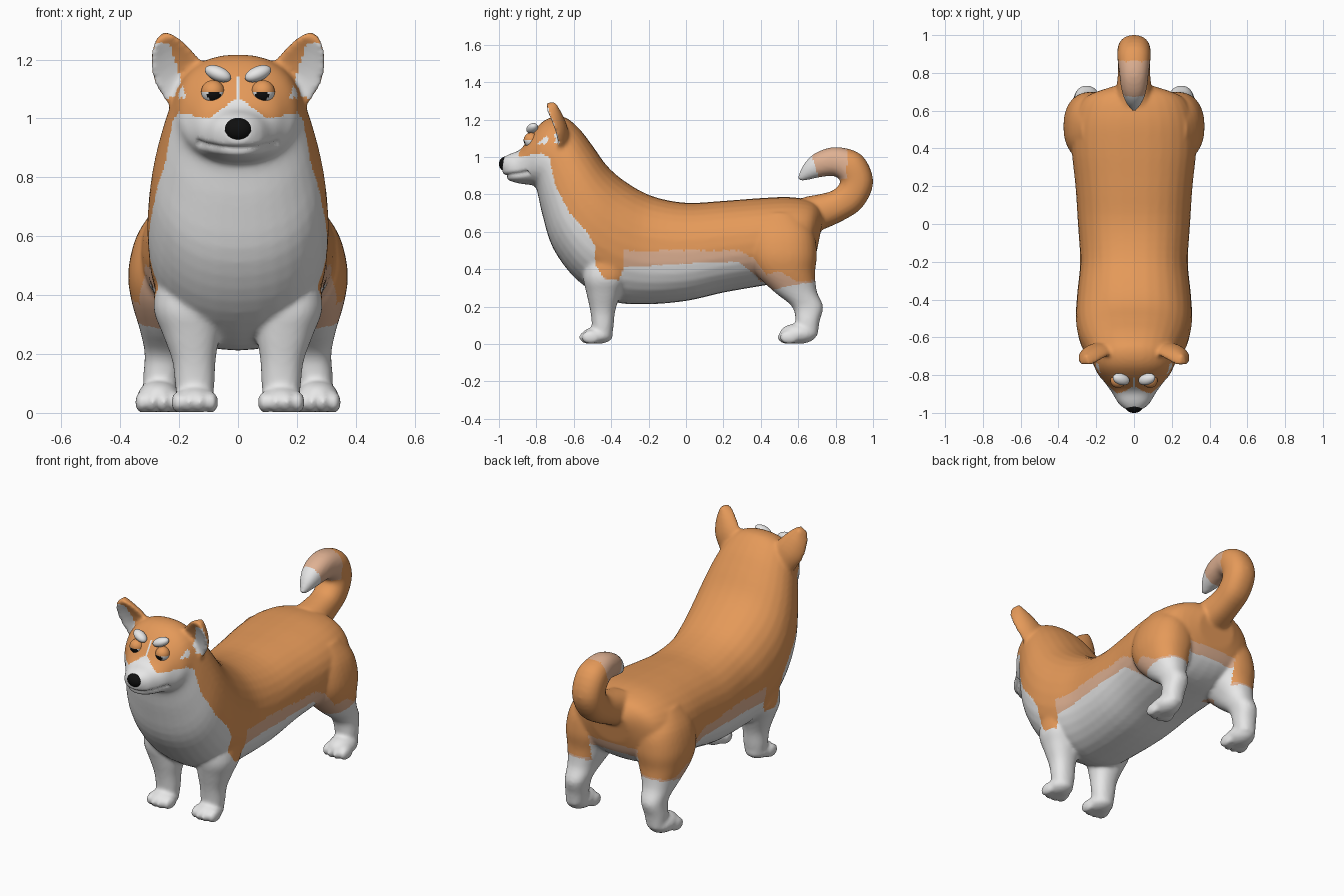
import bpy, bmesh, math
from mathutils import Vector, Matrix

default = bpy.data.objects.get("Cube")
if default:
    bpy.data.objects.remove(default)


def material(name, rgb):
    mat = bpy.data.materials.new(name)
    mat.use_nodes = True
    color = (*rgb, 1)
    mat.diffuse_color = color
    mat.node_tree.nodes["Principled BSDF"].inputs["Base Color"].default_value = color
    return mat


PALETTE = [material("orange_fur", (0.78, 0.32, 0.1)),
           material("tan_fur", (0.74, 0.44, 0.29)),
           material("white_fur", (0.8, 0.8, 0.8)),
           material("black", (0.005, 0.005, 0.005))]
ORANGE, TAN, WHITE, BLACK = range(4)


def interp(table, value):
    """Piecewise linear lookup."""
    if value <= table[0][0]:
        return table[0][1]
    for (a, fa), (b, fb) in zip(table, table[1:]):
        if value <= b:
            return fa + (fb - fa) * (value - a) / (b - a)
    return table[-1][1]


def spline(a, b, c, d, t):
    return 0.5 * (2 * b + (c - a) * t + (2 * a - 5 * b + 4 * c - d) * t * t
                  + (3 * b - a - 3 * c + d) * t ** 3)


def loft(bm, rings, bend=0.0, sides=32, steps=4):
    """Skin a tube through rings of (centre, half-width vector, half-depth vector)."""
    ext = [rings[0]] + rings + [rings[-1]]
    dense = []
    for i in range(len(rings) - 1):
        for k in range(steps):
            dense.append([spline(*p, k / steps) for p in zip(*ext[i:i + 4])])
    dense.append(rings[-1])
    loops = []
    for c, u, v in dense:
        loop = []
        for k in range(sides):
            a = 2 * math.pi * k / sides
            ca, sa = math.cos(a), math.sin(a)
            p = (c + u * math.copysign(abs(ca) ** 0.88, ca)
                 + v * math.copysign(abs(sa) ** 0.88, sa))
            p.y -= bend * ca * ca
            loop.append(bm.verts.new(p))
        loops.append(loop)
    for l0, l1 in zip(loops, loops[1:]):
        for k in range(sides):
            j = (k + 1) % sides
            bm.faces.new((l0[k], l0[j], l1[j], l1[k]))
    bm.faces.new(loops[0])
    bm.faces.new(loops[-1])


def ellipsoid(bm, centre, radii, turn=None):
    mat = Matrix.Translation(centre) @ (turn or Matrix()) @ Matrix.Diagonal((*radii, 1))
    bmesh.ops.create_uvsphere(bm, u_segments=32, v_segments=20, radius=1, matrix=mat)


def finish(bm, name, rule):
    bmesh.ops.recalc_face_normals(bm, faces=bm.faces)
    mesh = bpy.data.meshes.new(name)
    bm.to_mesh(mesh)
    bm.free()
    obj = bpy.data.objects.new(name, mesh)
    bpy.context.collection.objects.link(obj)
    paint(mesh, rule)
    return obj


def paint(mesh, rule):
    mesh.materials.clear()
    for mat in PALETTE:
        mesh.materials.append(mat)
    for poly in mesh.polygons:
        poly.material_index = rule(poly.center, poly.normal)
    mesh.shade_smooth()


coat = bmesh.new()

# Torso, neck and head: top y, top z, bottom y, bottom z, half-width
TORSO = [(.74, .70, .70, .50, .12), (.68, .76, .66, .41, .26), (.56, .785, .56, .34, .32),
         (.4, .78, .4, .31, .33), (.2, .765, .2, .275, .31), (0, .755, 0, .23, .297),
         (-.18, .79, -.22, .212, .285), (-.32, .865, -.4, .23, .3),
         (-.42, .95, -.58, .34, .308), (-.5, 1.06, -.71, .51, .29),
         (-.57, 1.15, -.77, .7, .255), (-.65, 1.213, -.8, .83, .22),
         (-.74, 1.205, -.83, .85, .195), (-.815, 1.14, -.86, .853, .155),
         (-.88, 1.045, -.91, .862, .115), (-.945, 1.015, -.955, .88, .082),
         (-.98, .995, -.982, .92, .045)]
rings = []
for ty, tz, by, bz, w in TORSO:
    top, low = Vector((0, ty, tz)), Vector((0, by, bz))
    rings.append(((top + low) / 2, Vector((w, 0, 0)), (top - low) / 2))
loft(coat, rings)

# Curled tail: y, z, radius
TAIL = [(.66, .69, .1), (.8, .735, .085), (.88, .79, .086), (.913, .87, .088),
        (.88, .945, .088), (.8, .975, .078), (.72, .96, .068), (.66, .925, .048),
        (.605, .88, .014)]
rings = []
for i, (y, z, r) in enumerate(TAIL):
    a, b = TAIL[max(i - 1, 0)], TAIL[min(i + 1, len(TAIL) - 1)]
    along = Vector((0, b[0] - a[0], b[1] - a[1])).normalized()
    rings.append((Vector((0, y, z)), Vector((r, 0, 0)), Vector((0, -along.z, along.y)) * r))
loft(coat, rings)

# Legs: x, y, z, half-width, half-depth
FRONT_LEG = [(.17, -.42, .5, .1, .12), (.175, -.43, .36, .112, .12), (.16, -.44, .27, .097, .092),
             (.15, -.445, .18, .074, .067), (.147, -.445, .1, .067, .058),
             (.147, -.45, .04, .06, .055)]
HIND_LEG = [(.2, .5, .7, .08, .1), (.215, .51, .6, .13, .17), (.225, .515, .48, .148, .185),
            (.235, .53, .38, .127, .16), (.245, .585, .28, .088, .115), (.25, .65, .2, .067, .083),
            (.26, .65, .12, .062, .064), (.265, .645, .05, .055, .06)]
# Ears: x, y, z, half-width
EAR = [(.15, -.645, 1.06, .08), (.2, -.66, 1.15, .088), (.232, -.685, 1.215, .07),
       (.25, -.71, 1.262, .042), (.257, -.72, 1.285, .014)]

for s in (1, -1):
    for leg in (FRONT_LEG, HIND_LEG):
        loft(coat, [(Vector((s * x, y, z)), Vector((rx, 0, 0)), Vector((0, ry, 0)))
                    for x, y, z, rx, ry in leg])
    loft(coat, [(Vector((s * x, y, z)), Vector((s * .91, 0, -.41)) * w, Vector((0, .026, .006)))
                for x, y, z, w in EAR], bend=0.025)
    # Paws with four toes each
    for px, py, length, height in ((.147, -.475, .085, .045), (.27, .6, .1, .055)):
        ellipsoid(coat, (s * px, py, height), (.072, length, height))
        for k in (-1.5, -.5, .5, 1.5):
            back = 0.012 * (abs(k) - .5)
            ellipsoid(coat, (s * px + k * .037, py - length + .04 + back, .036),
                      (.024, .052, .037))

# Calm fallback rule before the skin is fused
body = finish(coat, "body_coat", lambda c, n: ORANGE)
fuse = body.modifiers.new("fuse", "REMESH")
fuse.mode = "VOXEL"
fuse.voxel_size = 0.01
soften = body.modifiers.new("soften", "SMOOTH")
soften.factor = 0.5
soften.iterations = 7
deps = bpy.context.evaluated_depsgraph_get()
skin = bpy.data.meshes.new_from_object(body.evaluated_get(deps))
body.modifiers.clear()
body.data = skin
skin.name = "body_coat"

# Mouth crease and flat soles
normals = [v.normal.copy() for v in skin.vertices]
for v, n in zip(skin.vertices, normals):
    x, y, z = v.co
    if y < -.8 and abs(x) < .14 and z > .8:
        gap = abs(z - (.895 + 1.2 * x * x)) / .016
        if gap < 1:
            v.co -= n * .012 * (1 - gap)
    v.co.z = max(v.co.z, 0.003)

# Coat pattern limits
CHEST = [(.34, -.43), (.42, -.485), (.53, -.49), (.6, -.53), (.7, -.62), (.85, -.7), (1.02, -.735)]
FACE = [(0, 1.075), (.03, 1.05), (.1, 1.0), (.2, 1.02), (.24, .97)]
BELLY = [(-.5, .36), (-.36, .34), (-.33, .41), (0, .43), (.28, .44), (.38, .36),
         (.43, .28), (.55, .31), (.68, .33), (.75, .36)]
FLANK = [(-.5, .36), (-.345, .34), (-.33, .5), (.28, .5), (.36, .46), (.43, .37),
         (.5, .39), (.57, .35), (.6, .33), (.8, .36)]


def coat_rule(c, n):
    x, y, z = abs(c.x), c.y, c.z
    if y > .55 and z > .86:                      # tail tip
        if y < .69 - .3 * (z - .95):
            return WHITE
        return TAN if y < .86 and z > .88 else ORANGE
    if y < -.6 and 1.07 < z < 1.258 and n.y < -.3 and x > .185 + .3 * (z - 1.1):
        return WHITE                             # inner ear
    if y < -.55 and z > .95:                     # face mask and blaze
        if y < -.78 and x < .008 and z < 1.14:
            return WHITE
        return ORANGE if z > interp(FACE, x) or y > -.725 else WHITE
    if y < interp(CHEST, z):
        return WHITE
    inner = y > .3 and x < .16                   # between the hind legs
    if z < interp(BELLY, y) + (.1 if inner else 0):
        return WHITE
    if z < interp(FLANK, y) + (.14 if inner else 0):
        return TAN
    return ORANGE


paint(skin, coat_rule)

# Nose
nose = bmesh.new()
ellipsoid(nose, (0, -.965, .963), (.048, .035, .039))
finish(nose, "nose", lambda c, n: BLACK)

for side, s in (("left", 1), ("right", -1)):
    # Eye with a heavy lid and a pupil
    centre = Vector((s * .085, -.828, 1.09))
    gaze = Vector((-s * .12, -1, -.3)).normalized()

    def eye_rule(c, n):
        d = (c - centre).normalized()
        if d.z > .06:
            return ORANGE
        return BLACK if d.dot(gaze) > .83 else WHITE

    eye = bmesh.new()
    ellipsoid(eye, centre, (.04, .04, .04))
    finish(eye, side + "_eye", eye_rule)

    # Slanted eyebrow
    brow = bmesh.new()
    turn = Matrix.Rotation(s * .3, 4, "Z") @ Matrix.Rotation(-s * .38, 4, "Y")
    ellipsoid(brow, (s * .068, -.822, 1.152), (.048, .03, .025), turn)
    finish(brow, side + "_eyebrow", lambda c, n: WHITE)
